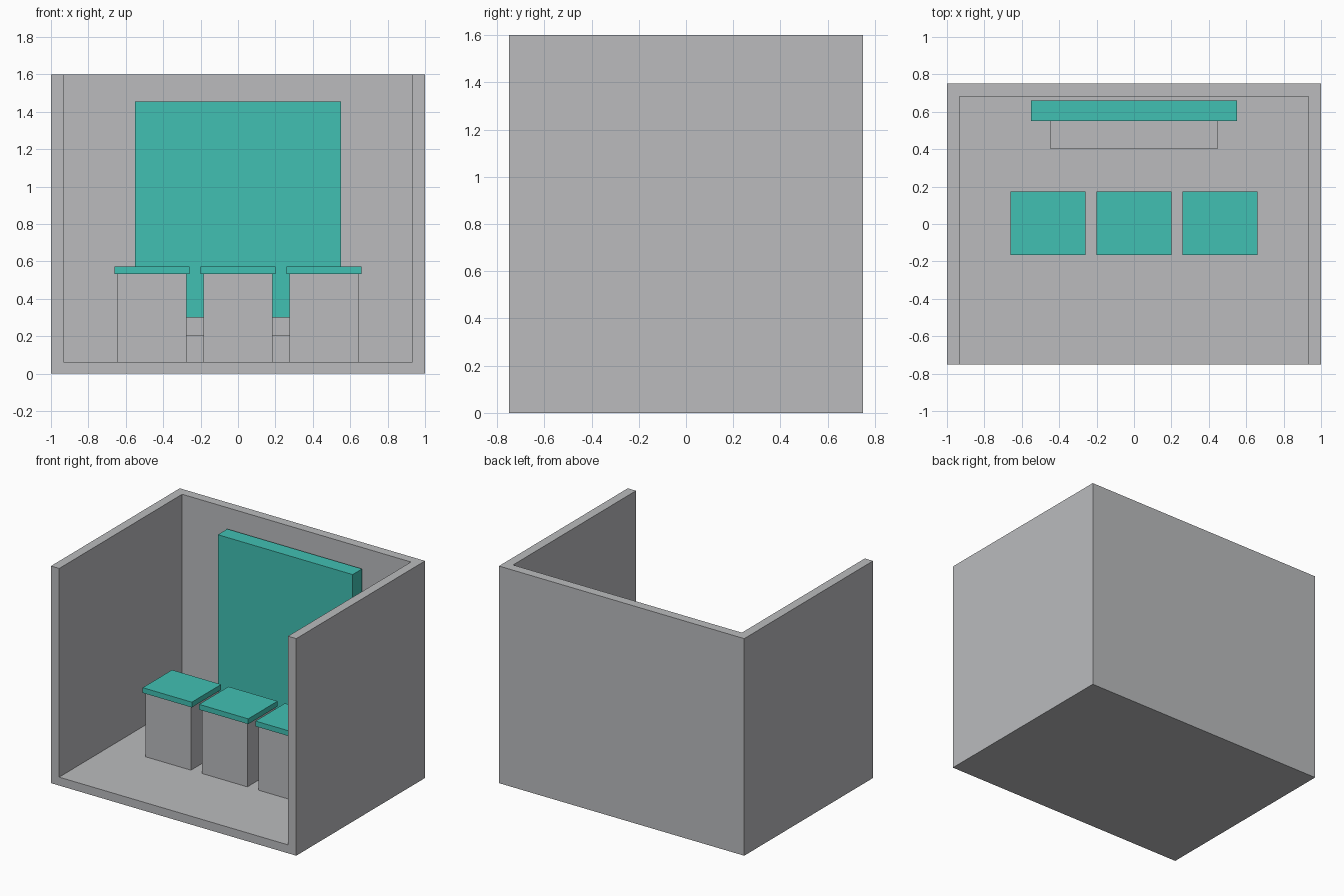
import bpy
import bmesh

default = bpy.data.objects.get("Cube")
if default:
    bpy.data.objects.remove(default, do_unlink=True)


def make_material(name, color):
    mat = bpy.data.materials.new(name)
    mat.use_nodes = True
    mat.diffuse_color = color
    mat.node_tree.nodes["Principled BSDF"].inputs["Base Color"].default_value = color
    return mat


grey = make_material("light_grey", (0.495, 0.50, 0.515, 1))
teal = make_material("teal", (0.053, 0.53, 0.45, 1))


def prism(name, outline, z0, z1, mat):
    """Extrude a flat plan outline upward from z0 to z1."""
    bm = bmesh.new()
    base = bm.faces.new([bm.verts.new((x, y, z0)) for x, y in outline])
    top = bmesh.ops.extrude_face_region(bm, geom=[base], use_keep_orig=True)["geom"]
    verts = [v for v in top if isinstance(v, bmesh.types.BMVert)]
    bmesh.ops.translate(bm, verts=verts, vec=(0, 0, z1 - z0))
    bmesh.ops.recalc_face_normals(bm, faces=bm.faces[:])
    mesh = bpy.data.meshes.new(name)
    bm.to_mesh(mesh)
    bm.free()
    mesh.materials.append(mat)
    obj = bpy.data.objects.new(name, mesh)
    bpy.context.collection.objects.link(obj)
    return obj


def box(name, x, y, z, mat):
    outline = [(x[0], y[0]), (x[1], y[0]), (x[1], y[1]), (x[0], y[1])]
    return prism(name, outline, z[0], z[1], mat)


# Room shell: three walls in one piece, open at the front and top
W, D, H = 1.0, 0.75, 1.6
INNER_X, INNER_Y, FLOOR = 0.933, 0.682, 0.062
prism("walls", [(-W, -D), (-INNER_X, -D), (-INNER_X, INNER_Y), (INNER_X, INNER_Y),
                (INNER_X, -D), (W, -D), (W, D), (-W, D)], 0, H, grey)
box("floor", (-INNER_X, INNER_X), (-D, INNER_Y), (0, FLOOR), grey)

# Screen panel on the back wall and the low console beneath it
box("screen_panel", (-0.55, 0.55), (0.55, 0.66), (0.30, 1.455), teal)
box("console", (-0.447, 0.447), (0.40, 0.66), (FLOOR, 0.205), grey)

# Row of three stools
for side, cx in (("right", -0.46), ("middle", 0), ("left", 0.46)):
    box(f"stool_base_{side}", (cx - 0.185, cx + 0.185), (-0.155, 0.163), (FLOOR, 0.533), grey)
    box(f"stool_seat_{side}", (cx - 0.2, cx + 0.2), (-0.167, 0.175), (0.533, 0.572), teal)
